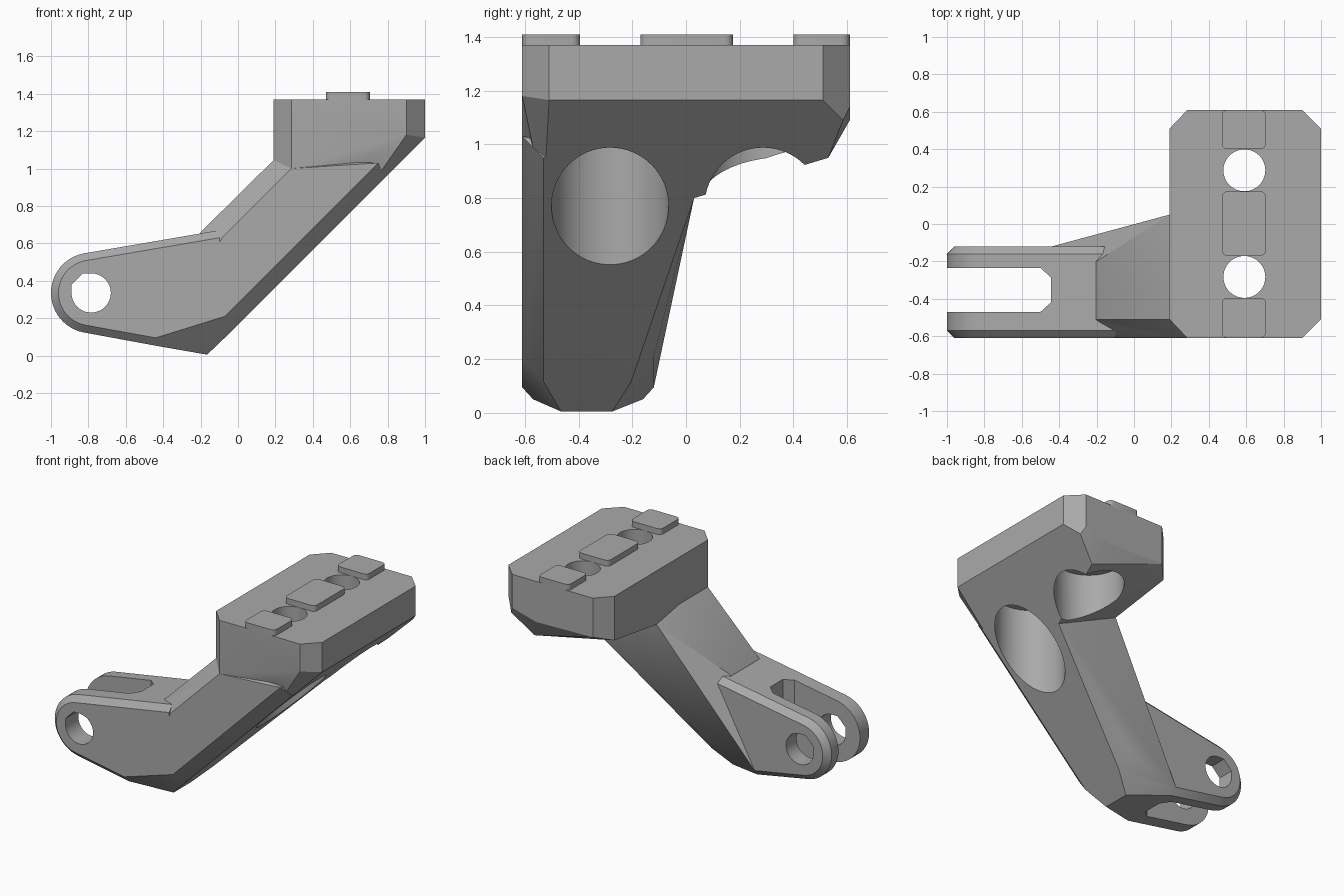
import bpy, bmesh, math
from mathutils import Vector

cube = bpy.data.objects.get("Cube")
if cube:
    bpy.data.objects.remove(cube)

GREY = (0.40, 0.40, 0.40, 1)
mat = bpy.data.materials.new("plain grey")
mat.use_nodes = True
mat.diffuse_color = GREY
bsdf = mat.node_tree.nodes["Principled BSDF"]
bsdf.inputs["Base Color"].default_value = GREY
bsdf.inputs["Roughness"].default_value = 0.6

FRONT, BACK = -0.61, -0.12   # faces of the arm


def hull(name, points):
    """Convex solid around the given points."""
    bm = bmesh.new()
    for p in points:
        bm.verts.new(p)
    res = bmesh.ops.convex_hull(bm, input=bm.verts)
    junk = {v for v in res["geom_interior"] + res["geom_unused"]
            if isinstance(v, bmesh.types.BMVert)}
    bmesh.ops.delete(bm, geom=list(junk), context="VERTS")
    bmesh.ops.dissolve_limit(bm, angle_limit=0.01, verts=bm.verts, edges=bm.edges)
    bmesh.ops.recalc_face_normals(bm, faces=bm.faces)
    mesh = bpy.data.meshes.new(name)
    bm.to_mesh(mesh)
    bm.free()
    mesh.materials.append(mat)
    obj = bpy.data.objects.new(name, mesh)
    bpy.context.collection.objects.link(obj)
    return obj


def prism(name, outline, z0, z1):
    return hull(name, [(x, y, z) for x, y in outline for z in (z0, z1)])


def circle(cx, cy, r, n=48, start=0.0, sweep=2 * math.pi):
    return [(cx + r * math.cos(start + sweep * i / n),
             cy + r * math.sin(start + sweep * i / n)) for i in range(n + 1)]


def combine(target, other, operation):
    """Boolean the helper into the target, then drop the helper."""
    mod = target.modifiers.new("combine", "BOOLEAN")
    mod.operation, mod.object, mod.solver = operation, other, "EXACT"
    bpy.context.view_layer.update()
    dg = bpy.context.evaluated_depsgraph_get()
    mesh = bpy.data.meshes.new_from_object(target.evaluated_get(dg))
    target.modifiers.clear()
    target.data = mesh
    bpy.data.objects.remove(other)


def slope(y, z):
    """Point on the diagonal underside."""
    return (z - 0.165, y, z)


# Mounting block with chamfered corners and a tapering underside
octagon = [(0.19, -0.51), (0.285, -0.61), (0.9, -0.61), (1, -0.51),
           (1, 0.51), (0.9, 0.61), (0.285, 0.61), (0.19, 0.51)]
block = [(x, y, 1.37) for x, y in octagon]
block += [(1, -0.51, 1.165), (1, 0.51, 1.165), (0.9, FRONT, 1.18),
          slope(0.585, 1.09), (0.9, 0.61, 1.14), (0.72, 0.61, 1.09),
          (0.285, 0.61, 1.1), (0.19, 0.51, 1.066), (0.19, 0.05, 1.0),
          (0.19, -0.51, 1.04), (0.285, FRONT, 1.0)]
block += [slope(y, z) for y, z in
          ((0.53, 0.95), (0.44, 0.925), (0.03, 0.8), (-0.53, 0.8))]
body = hull("bracket_body", block)

# Diagonal beam joining the block and the arm
beam = [(0.19, -0.51, 1.045), (0.19, -0.2, 1.045), (0.19, 0.05, 1.0),
        (0.184, 0, 0.79), (-0.2, -0.51, 0.66), (-0.2, -0.2, 0.66),
        (-0.1, -0.14, 0.65), (-0.08, FRONT, 0.635), (0.285, FRONT, 1.0),
        (-0.07, FRONT, 0.21), (0.75, FRONT, 1.03),
        (-0.44, FRONT, 0.095), (-0.44, BACK, 0.095), (-0.1, -0.085, 0.6),
        (-0.07, BACK, 0.21), (0.2, BACK, 0.43),
        (-0.165, -0.465, 0.005), (-0.165, -0.275, 0.005)]
beam += [slope(y, z) for y, z in ((-0.53, 0.115), (-0.53, 0.95), (-0.205, 0.115),
                                  (-0.205, 0.295), (0.03, 0.8), (-0.3, 0.95))]
combine(body, hull("beam", beam), "UNION")

# Arm with a rounded, chamfered end
arm = []
for y, inset in ((FRONT, 0.04), (FRONT + 0.04, 0), (BACK - 0.04, 0), (BACK, 0.04)):
    arm += [(x, y, z) for x, z in
            circle(-0.785, 0.335, 0.215 - inset, 24, math.radians(100), math.radians(160))]
    arm.append((-0.1, y, 0.67 - inset))
arm += [(-0.44, FRONT, 0.095), (-0.44, BACK, 0.095), (-0.43, -0.57, 0.051),
        (-0.43, -0.16, 0.051), (-0.165, -0.465, 0.005), (-0.165, -0.275, 0.005),
        (-0.07, FRONT, 0.21), (-0.07, BACK, 0.21)]
combine(body, hull("arm", arm), "UNION")

# Slot between the two lugs
slot = [(-1.2, -0.47), (-0.5, -0.47), (-0.445, -0.42),
        (-0.445, -0.285), (-0.5, -0.235), (-1.2, -0.235)]
combine(body, prism("slot", slot, -0.2, 1.0), "DIFFERENCE")

# Cross pin hole with a flattened upper corner
pin = circle(-0.785, 0.335, 0.105) + [(-0.89, 0.378), (-0.828, 0.44)]
combine(body, hull("pin_hole", [(x, y, z) for x, z in pin for y in (-0.8, 0.1)]),
        "DIFFERENCE")

# Bolt holes, counterbored from below
for y in (-0.283, 0.287):
    combine(body, prism("counterbore", circle(0.605, y, 0.218, 64), 0.2, 1.17), "DIFFERENCE")
    combine(body, prism("bolt_hole", circle(0.59, y, 0.112), 1.0, 1.6), "DIFFERENCE")

# Rounded locating keys on top
keys = []
for name, y0, y1 in (("front_key", -0.61, -0.395), ("middle_key", -0.17, 0.175),
                     ("rear_key", 0.4, 0.61)):
    r, outline = 0.03, []
    for cx in (0.47 + r, 0.705 - r):
        for cy in (y0 + r, y1 - r):
            outline += circle(cx, cy, r, 16)
    keys.append(prism(name, outline, 1.36, 1.41))

# Smooth the round walls, keep the facets sharp
bpy.ops.object.select_all(action="DESELECT")
for obj in [body] + keys:
    obj.select_set(True)
bpy.context.view_layer.objects.active = body
bpy.ops.object.shade_smooth_by_angle(angle=math.radians(24))
